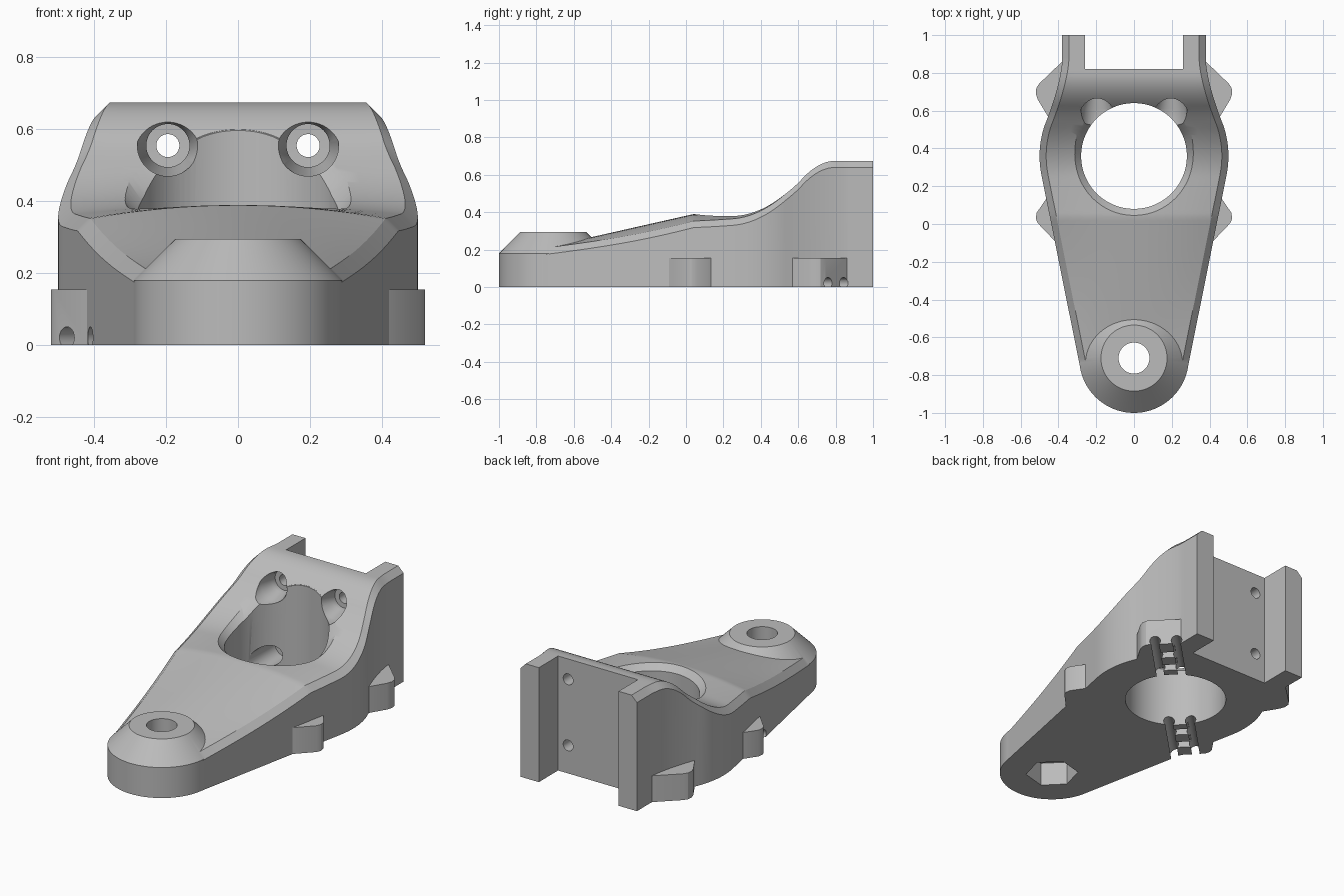
import bpy
import bmesh
import math
from mathutils import Euler, Matrix, Vector

cube = bpy.data.objects.get("Cube")
if cube:
    bpy.data.objects.remove(cube, do_unlink=True)

grey = bpy.data.materials.new("plain_grey")
grey.use_nodes = True
GREY = (0.5, 0.5, 0.5, 1)
grey.diffuse_color = GREY
grey.node_tree.nodes["Principled BSDF"].inputs["Base Color"].default_value = GREY

BOSS_Y, BOSS_R = -0.71, 0.29
START = -0.77
HOLE_Y, HOLE_R = 0.36, 0.28
EDGE = 0.035


def half_width(y):
    if y < 0.265:
        return 0.283 + (y - START) * 0.201
    if y < 0.52:
        return math.sqrt(0.25 - (y - HOLE_Y) ** 2)
    return 0.38 + 0.094 * (max(0.87 - y, 0) / 0.35) ** 1.5


def crown(y):
    if y < 0.04:
        return 0.39 + 0.226 * (y - 0.04)
    if y < 0.25:
        return 0.39
    if y < 0.62:
        return 0.39 + 1.36 * (y - 0.25) ** 2
    return 0.675 - 3.0 * max(0.8 - y, 0) ** 2


def top(x, y):
    bulge = math.sin(math.pi * min(max((y - START) / 1.3, 0), 1))
    return crown(y) - 0.04 * bulge * (x / (half_width(y) - EDGE)) ** 2


def make(name, rings):
    """Skin a list of equal vertex rings and cap both ends."""
    bm = bmesh.new()
    loops = [[bm.verts.new(p) for p in ring] for ring in rings]
    n = len(loops[0])
    for a, b in zip(loops, loops[1:]):
        for i in range(n):
            j = (i + 1) % n
            bm.faces.new((a[i], a[j], b[j], b[i]))
    bm.faces.new(loops[0][::-1])
    bm.faces.new(loops[-1])
    bmesh.ops.recalc_face_normals(bm, faces=bm.faces)
    mesh = bpy.data.meshes.new(name)
    bm.to_mesh(mesh)
    bm.free()
    mesh.materials.append(grey)
    obj = bpy.data.objects.new(name, mesh)
    bpy.context.collection.objects.link(obj)
    return obj


def lathe(name, profile, loc, rot=(0, 0, 0), segs=48, phase=0):
    m = Matrix.Translation(loc) @ Euler(rot).to_matrix().to_4x4()
    angles = [phase + 2 * math.pi * i / segs for i in range(segs)]
    return make(name, [[m @ Vector((r * math.cos(a), r * math.sin(a), h)) for a in angles]
                       for r, h in profile])


def prism(name, outline, z0, z1):
    return make(name, [[(x, y, z) for x, y in outline] for z in (z0, z1)])


def combine(target, tool, operation):
    mod = target.modifiers.new(tool.name, 'BOOLEAN')
    mod.operation = operation
    mod.solver = 'EXACT'
    mod.object = tool
    tool.hide_render = True
    bpy.context.view_layer.objects.active = target
    bpy.ops.object.modifier_apply(modifier=mod.name)
    bpy.data.objects.remove(tool, do_unlink=True)


# Main body: lofted cross-sections with bevelled upper edges
STEPS, ACROSS = 90, 8
sections = []
for s in range(STEPS + 1):
    y = START + (1 - START) * s / STEPS
    w = half_width(y)
    inner = w - EDGE
    ring = [(-w, y, 0), (-w, y, top(inner, y) - EDGE)]
    for k in range(-ACROSS, ACROSS + 1):
        x = inner * k / ACROSS
        ring.append((x, y, top(x, y)))
    ring += [(w, y, top(inner, y) - EDGE), (w, y, 0)]
    sections.append(ring)
body = make("bracket_body", sections)

# Conical front boss
combine(body, lathe("front_boss", [(BOSS_R, 0), (BOSS_R, 0.18), (0.175, 0.295)],
                    (0, BOSS_Y, 0), segs=80), 'UNION')

# Side lugs near the base
rear_lug = [(0.3, 0.86), (0.38, 0.86), (0.5, 0.745), (0.517, 0.72), (0.52, 0.69),
            (0.51, 0.66), (0.45, 0.56), (0.3, 0.56)]
front_lug = [(0.3, -0.1), (0.41, -0.1), (0.51, 0.005), (0.52, 0.03), (0.515, 0.06),
             (0.46, 0.14), (0.3, 0.14)]
for side in (-1, 1):
    for name, outline in (("rear_lug", rear_lug), ("front_lug", front_lug)):
        combine(body, prism(name, [(side * x, y) for x, y in outline], 0, 0.155), 'UNION')

# Large bore with a rim bevel that fades toward the rear slope
rims = [[], [], [], []]
for i in range(96):
    a = 2 * math.pi * (i + 0.5) / 96
    dx, dy = math.cos(a), math.sin(a)
    x, y = HOLE_R * dx, HOLE_Y + HOLE_R * dy
    c = EDGE * min(max((0.58 - y) / 0.12, 0.03), 1)
    r = HOLE_R + 2 * c
    wide = (r * dx, HOLE_Y + r * dy)
    z = top(x, y)
    for ring, point in zip(rims, ((x, y, -0.1), (x, y, z - c), (*wide, z + c), (*wide, 1))):
        ring.append(point)
combine(body, make("bore_cutter", rims), 'DIFFERENCE')

# Rear channel
combine(body, prism("channel_cutter", [(-0.26, 0.82), (0.26, 0.82), (0.26, 1.1), (-0.26, 1.1)],
                    -0.1, 1), 'DIFFERENCE')

# Counterbored screw holes, wider recess on the upper pair
BACKWARD = (-math.pi / 2, 0, 0)
for side in (-1, 1):
    for z, recess in ((0.555, 0.085), (0.165, 0.062)):
        profile = [(recess, 0.4), (recess, 0.61), (0.06, 0.68), (0.06, 0.71),
                   (0.032, 0.711), (0.032, 0.9)]
        combine(body, lathe("screw_cutter", profile, (side * 0.195, 0, z), BACKWARD),
                'DIFFERENCE')

# Front pivot hole and hexagonal nut pocket
combine(body, lathe("pivot_cutter", [(0.082, -0.1), (0.082, 0.5)], (0, BOSS_Y, 0)), 'DIFFERENCE')
combine(body, lathe("nut_cutter", [(0.145, -0.1), (0.145, 0.14)], (0, BOSS_Y, 0),
                    segs=6, phase=math.radians(15)), 'DIFFERENCE')

# Diagonal underside grooves with cross slots
diag = Vector((1, 1, 0)).normalized()
perp = Vector((-1, 1, 0)).normalized()
centre = Vector((0, HOLE_Y, 0))
for side in (-1, 1):
    combine(body, lathe("groove_cutter", [(0.03, -0.8), (0.03, 0.8)],
                        centre + perp * side * 0.06 + Vector((0, 0, 0.021)),
                        (0, math.pi / 2, math.pi / 4), segs=24), 'DIFFERENCE')
    for near, far in ((0.33, 0.39), (0.47, 0.53)):
        corners = [centre + diag * side * d + perp * o
                   for d, o in ((near, -0.06), (far, -0.06), (far, 0.06), (near, 0.06))]
        combine(body, prism("slot_cutter", [c.xy for c in corners], -0.1, 0.045), 'DIFFERENCE')

# Smooth curved walls, keep hard edges
bpy.ops.object.select_all(action='DESELECT')
body.select_set(True)
bpy.context.view_layer.objects.active = body
bpy.ops.object.shade_smooth_by_angle(angle=math.radians(28))
